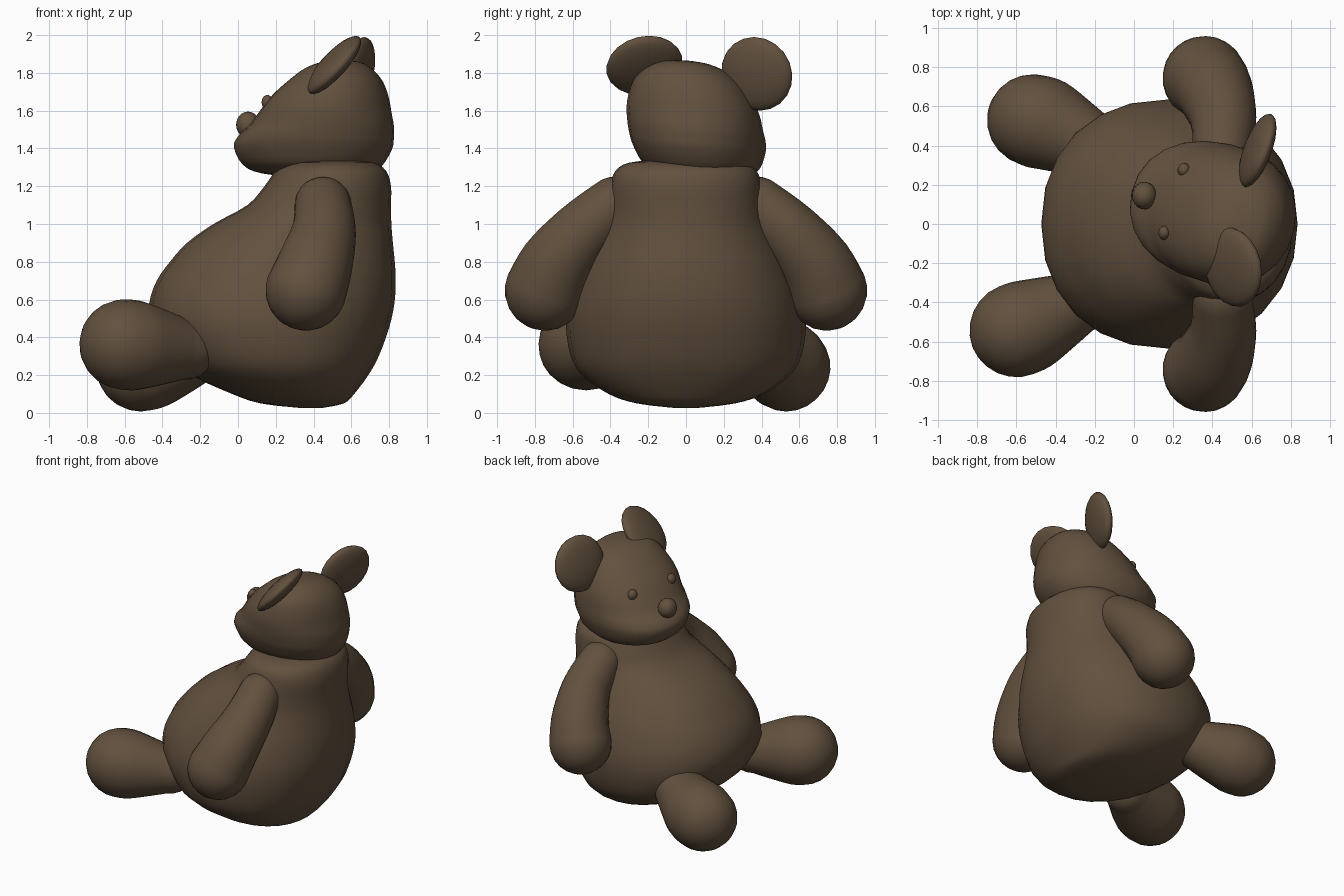
import bpy, bmesh, math
from mathutils import Vector, Matrix

if "Cube" in bpy.data.objects:
    bpy.data.objects.remove(bpy.data.objects["Cube"])

brown = bpy.data.materials.new("brown plush")
brown.diffuse_color = (0.122, 0.081, 0.048, 1)
brown.use_nodes = True
brown.node_tree.nodes["Principled BSDF"].inputs["Base Color"].default_value = brown.diffuse_color
SEG = 24


def finish(name, bm):
    bmesh.ops.recalc_face_normals(bm, faces=bm.faces)
    for f in bm.faces:
        f.smooth = True
    me = bpy.data.meshes.new(name)
    bm.to_mesh(me)
    bm.free()
    me.materials.append(brown)
    ob = bpy.data.objects.new(name, me)
    bpy.context.collection.objects.link(ob)
    return ob


def spline(pts, n=3):
    """Catmull-Rom through rows of numbers."""
    out = []
    for i in range(len(pts) - 1):
        a, b, c, d = (pts[max(i - 1, 0)], pts[i], pts[i + 1],
                      pts[min(i + 2, len(pts) - 1)])
        for k in range(n):
            t = k / n
            out.append(tuple(
                0.5 * (2 * q + (r - p) * t + (2 * p - 5 * q + 4 * r - s) * t * t
                       + (3 * q - p - 3 * r + s) * t ** 3)
                for p, q, r, s in zip(a, b, c, d)))
    out.append(tuple(pts[-1]))
    return out


def loft(name, rings):
    bm = bmesh.new()
    loops = [[bm.verts.new(p) for p in ring] for ring in rings]
    for a, b in zip(loops, loops[1:]):
        for i in range(len(a)):
            j = (i + 1) % len(a)
            bm.faces.new((a[i], a[j], b[j], b[i]))
    bm.faces.new(loops[0])
    bm.faces.new(loops[-1])
    return finish(name, bm)


def oval(z, x0, x1, hw, power=2.0):
    """Horizontal super-ellipse from x0 to x1 with half width hw."""
    pts = []
    for i in range(SEG):
        a = 2 * math.pi * i / SEG
        c, s = math.cos(a), math.sin(a)
        u = math.copysign(abs(c) ** (2 / power), c)
        v = math.copysign(abs(s) ** (2 / power), s)
        pts.append(Vector(((x0 + x1) / 2 + u * (x1 - x0) / 2, v * hw, z)))
    return pts


def limb(name, pts):
    """Round limb through (x, y, z, radius) points with domed ends."""
    path = [(Vector(p[:3]), p[3]) for p in spline(pts, 4)]
    start = (path[0][0] - path[1][0]).normalized()
    end = (path[-1][0] - path[-2][0]).normalized()
    angles = [math.radians(a) for a in (15, 30, 45, 60, 75, 86)]
    cap0 = [(path[0][0] + start * path[0][1] * math.sin(a), path[0][1] * math.cos(a))
            for a in reversed(angles)]
    cap1 = [(path[-1][0] + end * path[-1][1] * math.sin(a), path[-1][1] * math.cos(a))
            for a in angles]
    path = cap0 + path + cap1
    rings = []
    for i, (p, r) in enumerate(path):
        d = (path[min(i + 1, len(path) - 1)][0] - path[max(i - 1, 0)][0]).normalized()
        u = d.cross(Vector((1, 0, 0.3))).normalized()
        if abs(d.x) > 0.8:
            u = d.cross(Vector((0, 0, 1))).normalized()
        v = d.cross(u)
        rings.append([p + r * (u * math.cos(a) + v * math.sin(a))
                      for a in (2 * math.pi * k / SEG for k in range(SEG))])
    return loft(name, rings)


def ball(name, centre, radii, normal=None):
    """Ellipsoid; its third radius follows the normal."""
    bm = bmesh.new()
    bmesh.ops.create_uvsphere(bm, u_segments=20, v_segments=12, radius=1)
    rot = Matrix()
    if normal:
        rot = Vector(normal).to_track_quat('Z', 'Y').to_matrix().to_4x4()
    bmesh.ops.transform(bm, verts=bm.verts,
                        matrix=Matrix.Translation(centre) @ rot @ Matrix.Diagonal((*radii, 1)))
    return finish(name, bm)


# Body: pear shape with a belly pushed forward (z, front x, back x, half width)
body = [(0.025, 0.34, 0.44, 0.05), (0.05, 0.12, 0.56, 0.26), (0.10, -0.03, 0.615, 0.41),
        (0.20, -0.25, 0.69, 0.55), (0.30, -0.37, 0.745, 0.61), (0.45, -0.46, 0.80, 0.635),
        (0.58, -0.47, 0.828, 0.625), (0.70, -0.43, 0.835, 0.59), (0.80, -0.36, 0.83, 0.55),
        (0.90, -0.27, 0.82, 0.50), (1.00, -0.13, 0.812, 0.45), (1.10, 0.05, 0.81, 0.415),
        (1.20, 0.14, 0.81, 0.40), (1.28, 0.20, 0.785, 0.375), (1.325, 0.28, 0.72, 0.30),
        (1.343, 0.42, 0.60, 0.12)]
loft("body", [oval(*r, power=2.2) for r in spline(body)])

# Head: turned and tilted a little (z, snout reach, back reach, half width)
FWD = Vector((-0.975, 0.22, 0))
SIDE = Vector((0.22, 0.975, -0.07))
UP = Vector((0, -0.08, 1))


def head_point(p):
    return Vector((0.45, 0.045, 1.55)) + FWD * p.x + SIDE * p.y + UP * (p.z - 1.55)


head = [(1.25, 0.15, -0.12, 0.10), (1.27, 0.34, -0.24, 0.24), (1.31, 0.43, -0.31, 0.305),
        (1.40, 0.475, -0.365, 0.345), (1.46, 0.45, -0.375, 0.355), (1.52, 0.385, -0.375, 0.355),
        (1.60, 0.325, -0.36, 0.35), (1.68, 0.26, -0.345, 0.325), (1.76, 0.17, -0.315, 0.28),
        (1.82, 0.09, -0.265, 0.21), (1.855, 0.0, -0.21, 0.12), (1.865, -0.06, -0.14, 0.03)]
loft("head", [[head_point(p) for p in oval(z, b, f, w, 2.15)] for z, f, b, w in spline(head)])

# Face details and ears
ball("nose", (0.053, 0.145, 1.525), (0.063, 0.07, 0.07))
ball("left_eye", (0.255, 0.275, 1.62), (0.032, 0.036, 0.038))
ball("right_eye", (0.155, -0.045, 1.645), (0.03, 0.036, 0.038))
ball("left_ear", (0.63, 0.375, 1.795), (0.20, 0.20, 0.058), (-0.91, 0.34, 0.22))
ball("right_ear", (0.505, -0.22, 1.84), (0.205, 0.205, 0.058), (-0.72, -0.16, 0.67))

# Arms hang outward, hands bent forward
for side, name in ((1, "left_arm"), (-1, "right_arm")):
    limb(name, [(0.45, side * 0.38, 1.10, 0.15), (0.455, side * 0.54, 0.96, 0.17),
                (0.41, side * 0.68, 0.79, 0.198), (0.36, side * 0.745, 0.65, 0.215)])

# Legs: stubby with fat round feet
limb("right_leg", [(-0.28, -0.40, 0.335, 0.16), (-0.40, -0.455, 0.345, 0.2),
                   (-0.52, -0.51, 0.355, 0.235), (-0.60, -0.542, 0.362, 0.24)])
limb("left_leg", [(-0.18, 0.385, 0.34, 0.16), (-0.31, 0.445, 0.30, 0.2),
                  (-0.44, 0.505, 0.263, 0.235), (-0.515, 0.53, 0.242, 0.235)])
